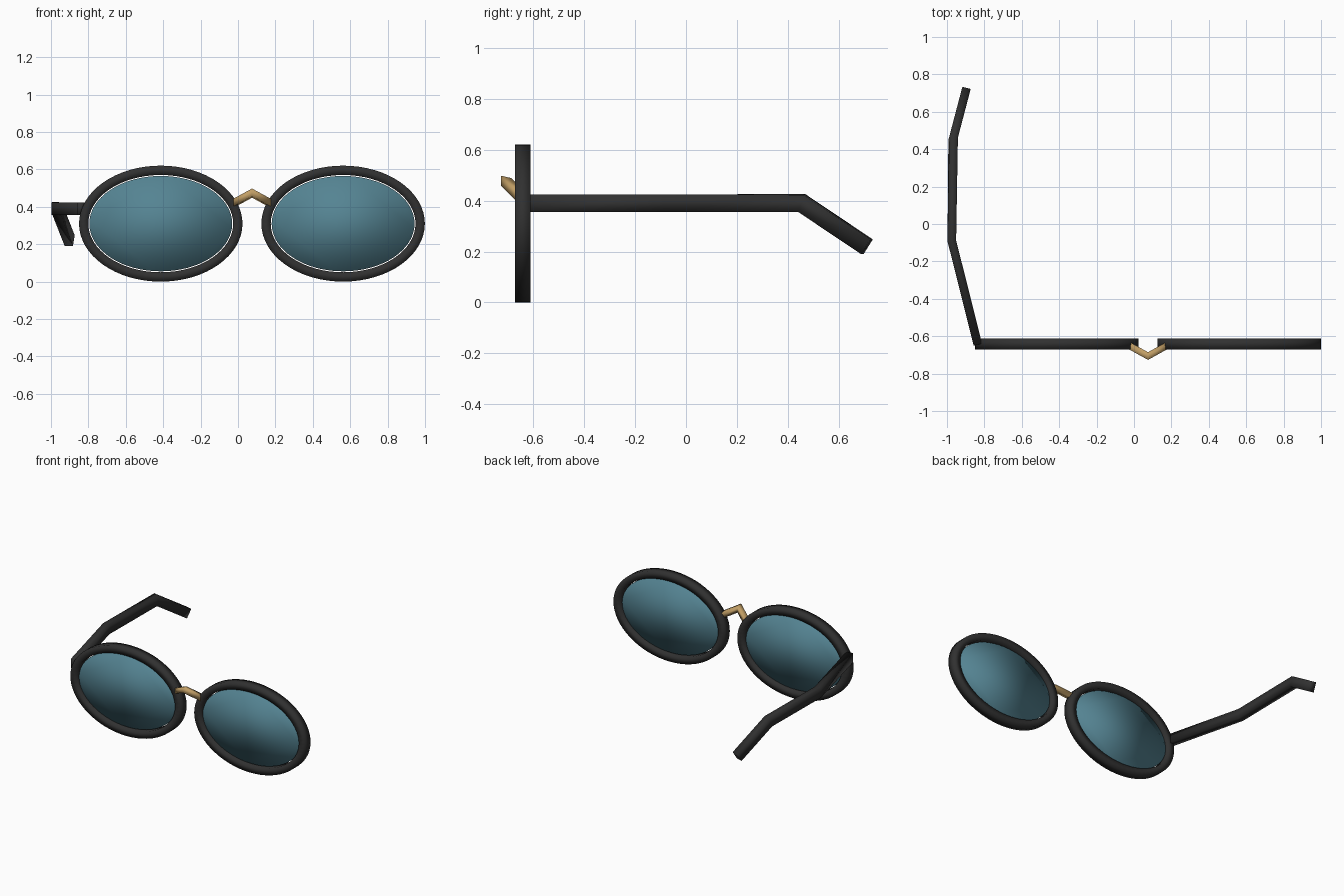
import bpy, bmesh, math
from mathutils import Vector

cube = bpy.data.objects.get("Cube")
if cube:
    bpy.data.objects.remove(cube, do_unlink=True)


def material(name, color, alpha=1.0):
    m = bpy.data.materials.new(name)
    m.use_nodes = True
    m.diffuse_color = (*color, alpha)
    shader = m.node_tree.nodes["Principled BSDF"]
    shader.inputs["Base Color"].default_value = (*color, 1)
    shader.inputs["Alpha"].default_value = alpha
    shader.inputs["Roughness"].default_value = 0.6
    return m


BLACK = material("frame black", (0.03, 0.03, 0.03))
GOLD = material("bridge gold", (0.53, 0.34, 0.13))
TEAL = material("lens teal", (0.09, 0.23, 0.29), 0.9)


def finish(bm, name, mat):
    bmesh.ops.recalc_face_normals(bm, faces=bm.faces)
    for f in bm.faces:
        f.smooth = True
    mesh = bpy.data.meshes.new(name)
    bm.to_mesh(mesh)
    bm.free()
    mesh.materials.append(mat)
    obj = bpy.data.objects.new(name, mesh)
    bpy.context.collection.objects.link(obj)
    return obj


def bar(name, path, half_w, half_h, mat):
    """Sweep a rectangular section along a path with mitred corners."""
    bm = bmesh.new()
    pts = [Vector(p) for p in path]
    dirs = [(b - a).normalized() for a, b in zip(pts, pts[1:])]
    rings = []
    for i, p in enumerate(pts):
        d = dirs[min(i, len(dirs) - 1)]
        prev = dirs[max(i - 1, 0)]
        plane = (d + prev).normalized()
        side = d.cross(Vector((0, 0, 1))).normalized()
        up = side.cross(d)
        ring = []
        for sx, sz in ((-1, -1), (1, -1), (1, 1), (-1, 1)):
            off = side * sx * half_w + up * sz * half_h
            off -= d * (off.dot(plane) / d.dot(plane))
            ring.append(bm.verts.new(p + off))
        rings.append(ring)
    for a, b in zip(rings, rings[1:]):
        for k in range(4):
            n = (k + 1) % 4
            bm.faces.new((a[k], a[n], b[n], b[k]))
    bm.faces.new(rings[0])
    bm.faces.new(rings[-1])
    return finish(bm, name, mat)


FRONT_Y, MID_Z, SEGMENTS = -0.641, 0.31, 64


def ellipse(bm, cx, y, rx, rz):
    step = math.tau / SEGMENTS
    return [bm.verts.new((cx + rx * math.cos(i * step), y, MID_Z + rz * math.sin(i * step)))
            for i in range(SEGMENTS)]


def bridge_loops(bm, a, b):
    for i in range(SEGMENTS):
        n = (i + 1) % SEGMENTS
        bm.faces.new((a[i], a[n], b[n], b[i]))


def rim(name, cx):
    bm = bmesh.new()
    loops = [ellipse(bm, cx, FRONT_Y + dy, 0.437 - t, 0.31 - t)
             for dy, t in ((-0.03, 0), (0.03, 0), (0.03, 0.05), (-0.03, 0.05))]
    for k in range(4):
        bridge_loops(bm, loops[k], loops[(k + 1) % 4])
    finish(bm, name, BLACK)


def lens(name, cx):
    bm = bmesh.new()
    front, back = [ellipse(bm, cx, FRONT_Y + dy, 0.382, 0.255) for dy in (-0.01, 0.01)]
    bridge_loops(bm, front, back)
    bm.faces.new(front)
    bm.faces.new(back)
    finish(bm, name, TEAL)


# Rims and lenses
for side, cx in (("right", -0.413), ("left", 0.562)):
    rim(side + "_rim", cx)
    lens(side + "_lens", cx)

# Nose bridge
bar("nose_bridge", [(-0.035, -0.645, 0.413), (0.075, -0.706, 0.473), (0.185, -0.645, 0.413)],
    0.018, 0.018, GOLD)

# Single temple arm on the right
bar("right_temple", [(-0.835, -0.645, 0.39), (-0.974, -0.09, 0.39),
                     (-0.967, 0.455, 0.39), (-0.9, 0.71, 0.219)], 0.023, 0.034, BLACK)
